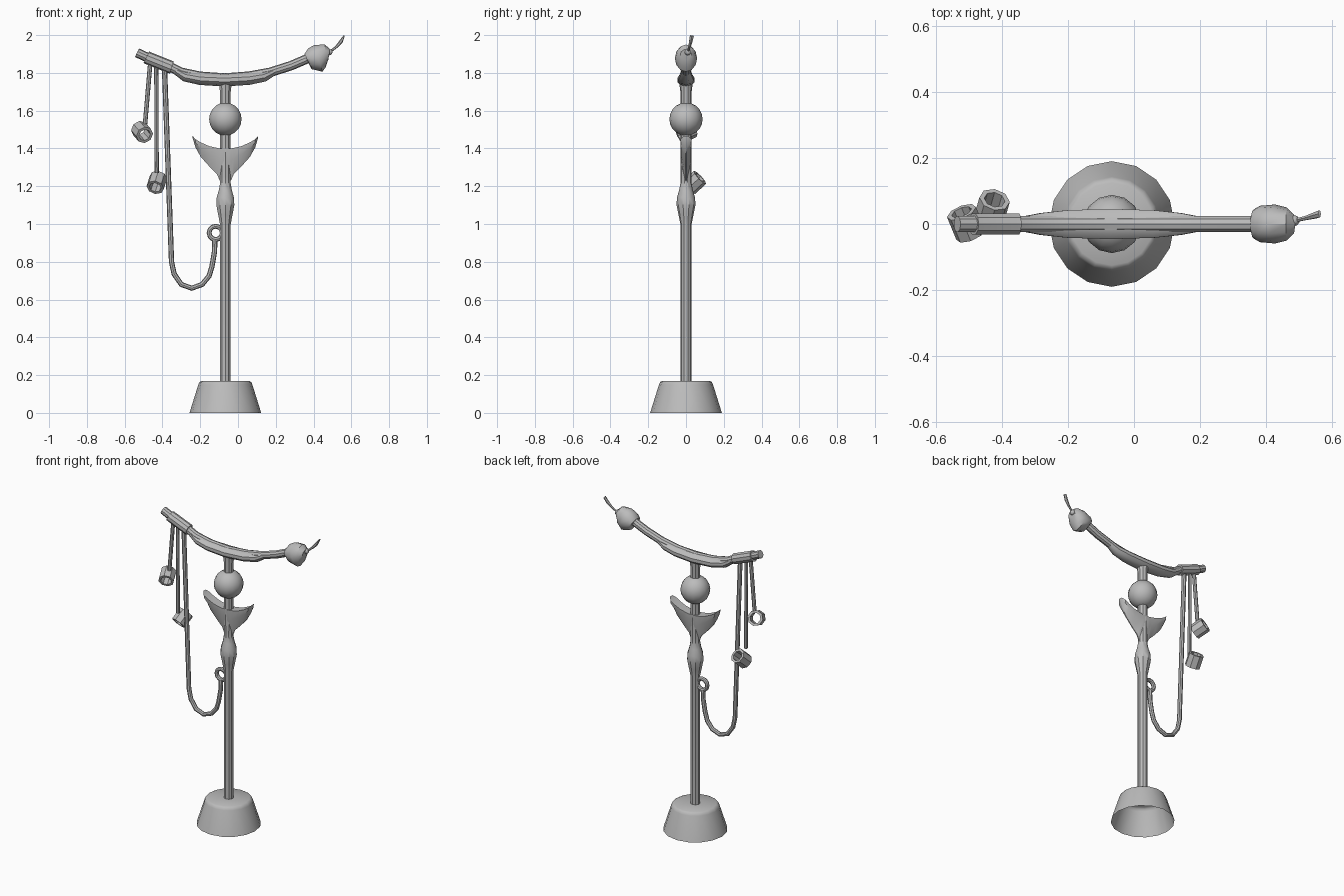
import bpy
import bmesh
from math import cos, sin, pi, radians
from mathutils import Vector

if "Cube" in bpy.data.objects:
    bpy.data.objects.remove(bpy.data.objects["Cube"])

GREY = (0.5, 0.5, 0.5, 1)
mat = bpy.data.materials.new("plain grey")
mat.use_nodes = True
mat.diffuse_color = GREY
mat.node_tree.nodes["Principled BSDF"].inputs["Base Color"].default_value = GREY
PX = -0.067  # pole axis


def finish(name, bm, angle=35):
    """Turn a bmesh into a shaded object."""
    bmesh.ops.recalc_face_normals(bm, faces=bm.faces)
    mesh = bpy.data.meshes.new(name)
    bm.to_mesh(mesh)
    bm.free()
    mesh.materials.append(mat)
    ob = bpy.data.objects.new(name, mesh)
    bpy.context.collection.objects.link(ob)
    bpy.ops.object.select_all(action='DESELECT')
    ob.select_set(True)
    bpy.context.view_layer.objects.active = ob
    bpy.ops.object.shade_smooth_by_angle(angle=radians(angle))
    return ob


def loft(name, rings, n=8, caps=True, closed=False):
    """Skin rings given as (centre, half axis u, half axis v)."""
    bm = bmesh.new()
    loops = [[bm.verts.new(c + u * cos(2 * pi * i / n) + v * sin(2 * pi * i / n))
              for i in range(n)] for c, u, v in rings]
    pairs = list(zip(loops, loops[1:]))
    if closed:
        pairs.append((loops[-1], loops[0]))
    for a, b in pairs:
        for i in range(n):
            j = (i + 1) % n
            bm.faces.new((a[i], a[j], b[j], b[i]))
    if caps and not closed:
        bm.faces.new(loops[0])
        bm.faces.new(loops[-1])
    return finish(name, bm)


def sweep(name, pts, sizes, n=8):
    """Tube along pts; sizes holds (half height, half width) per point."""
    pts = [Vector(p) for p in pts]
    rings = []
    for i, p in enumerate(pts):
        t = (pts[min(i + 1, len(pts) - 1)] - pts[max(i - 1, 0)]).normalized()
        up = Vector((0, 1, 0)).cross(t).normalized()
        side = t.cross(up)
        rings.append((p, up * sizes[i][0], side * sizes[i][1]))
    return loft(name, rings, n)


def rope(name, xz, r, n=8):
    return sweep(name, [(x, 0, z) for x, z in xz], [(r, r)] * len(xz), n)


def turned(name, profile, n, caps=True):
    """Upright turned part on the pole axis, from (radius, height) pairs."""
    return loft(name, [(Vector((PX, 0, z)), Vector((0, r, 0)), Vector((r, 0, 0)))
                       for r, z in profile], n, caps)


# Flared foot, open underneath
foot = turned("base", [(0.19, 0), (0.143, 0.15), (0.137, 0.163), (0.125, 0.17),
                       (0.02, 0.17)], 16, False)

# Pole with swelling, and ball
turned("pole", [(0.03, 0.15), (0.03, 1.0), (0.04, 1.05), (0.05, 1.1), (0.048, 1.14),
                (0.036, 1.18), (0.029, 1.22), (0.029, 1.25), (0.03, 1.3),
                (0.03, 1.7), (0.036, 1.75)], 10)
R = 0.088
turned("ball", [(R * max(sin(pi * i / 10), 0.01), 1.555 - R * cos(pi * i / 10))
                for i in range(11)], 14)

# Crescent blade: thick upper edge, keen lower edge
bm = bmesh.new()
half = [(0, 1.40, 1.21), (0.03, 1.40, 1.23), (0.045, 1.403, 1.265), (0.085, 1.412, 1.305),
        (0.13, 1.432, 1.355), (0.158, 1.449, 1.405), (0.173, 1.466, 1.455)]
outline = [(-x, t, b) for x, t, b in half[:0:-1]] + half
rows = []
for x, top, low in outline:
    w = 0.03 if abs(x) < 0.17 else 0.012
    mid = top * 0.6 + low * 0.4
    rows.append([bm.verts.new((PX + x, y, z)) for y, z in
                 ((-w, top), (w, top), (w * 0.9, mid), (0.003, low), (-0.003, low), (-w * 0.9, mid))])
for a, b in zip(rows, rows[1:]):
    for i in range(6):
        j = (i + 1) % 6
        bm.faces.new((a[i], a[j], b[j], b[i]))
bm.faces.new(rows[0])
bm.faces.new(rows[-1])
finish("crescent_blade", bm)

# Curved crossbar, grip and end sleeve
rope("crossbar", [(-0.535, 1.907), (-0.47, 1.877), (-0.36, 1.832), (-0.3, 1.803),
                  (-0.2, 1.782), (-0.07, 1.773), (0.06, 1.783), (0.17, 1.803),
                  (0.28, 1.838), (0.39, 1.885)], 0.025, 10)
grip = [(-0.33, 1.812, 0.02, 0.025), (-0.28, 1.783, 0.029, 0.035), (-0.2, 1.768, 0.032, 0.044),
        (-0.07, 1.762, 0.034, 0.048), (0.06, 1.769, 0.032, 0.044), (0.14, 1.783, 0.029, 0.035),
        (0.19, 1.807, 0.02, 0.025)]
sweep("grip", [(x, 0, z) for x, z, h, w in grip], [(h, w) for x, z, h, w in grip], 10)
rope("sleeve", [(-0.485, 1.883), (-0.475, 1.878), (-0.36, 1.832), (-0.35, 1.829)], 0.034, 10)

# Drooping head: top point, bottom point and half width of each section
rings = []
for tx, tz, bx, bz, w in [(0.352, 1.9, 0.375, 1.85, 0.045), (0.372, 1.93, 0.39, 1.82, 0.055),
                          (0.405, 1.948, 0.447, 1.806, 0.059), (0.46, 1.95, 0.464, 1.83, 0.05),
                          (0.487, 1.925, 0.478, 1.87, 0.03)]:
    a, b = Vector((tx, 0, tz)), Vector((bx, 0, bz))
    rings.append(((a + b) / 2, (a - b) / 2, Vector((0, w, 0))))
loft("head", rings, 12)

# Small bead and flat plume at the tip
bm = bmesh.new()
bmesh.ops.create_uvsphere(bm, u_segments=10, v_segments=6, radius=0.017)
bmesh.ops.translate(bm, verts=bm.verts, vec=(0.484, 0.01, 1.91))
finish("bead", bm)
sweep("plume", [(0.484, 0.01, 1.91), (0.52, 0.018, 1.937), (0.545, 0.025, 1.965),
                (0.562, 0.031, 1.997)], [(0.006, 0.006), (0.007, 0.007), (0.01, 0.01),
                                         (0.004, 0.012)], 6)

# Hanging strands and the looped one
rope("outer_strand", [(-0.463, 1.87), (-0.492, 1.53)], 0.012)
rope("middle_strand", [(-0.433, 1.86), (-0.43, 1.27)], 0.011)
rope("looped_strand", [(-0.39, 1.85), (-0.352, 0.8), (-0.338, 0.735), (-0.3, 0.68),
                       (-0.245, 0.66), (-0.19, 0.68), (-0.153, 0.725), (-0.138, 0.775),
                       (-0.125, 0.85), (-0.122, 0.92)], 0.014)
loop = []
for i in range(12):
    d = Vector((cos(pi * i / 6), 0, sin(pi * i / 6)))
    loop.append((Vector((-0.118, 0, 0.953)) + d * 0.035, d * 0.013, Vector((0, 0.013, 0))))
loft("strand_ring", loop, 8, closed=True)


# Hollow open-ended cups
def cup(name, centre, axis):
    c, d = Vector(centre), Vector(axis).normalized()
    u = d.cross(Vector((1, 0, 0))).normalized()
    v = d.cross(u)
    section = [(-0.04, 0.047), (0.04, 0.047), (0.04, 0.032), (-0.04, 0.032)]
    loft(name, [(c + d * s, u * r, v * r) for s, r in section], 8, closed=True)


cup("outer_cup", (-0.508, 0.002, 1.487), (0.35, -0.85, -0.4))
cup("middle_cup", (-0.43, 0.045, 1.22), (0.2, 0.7, 0.65))
